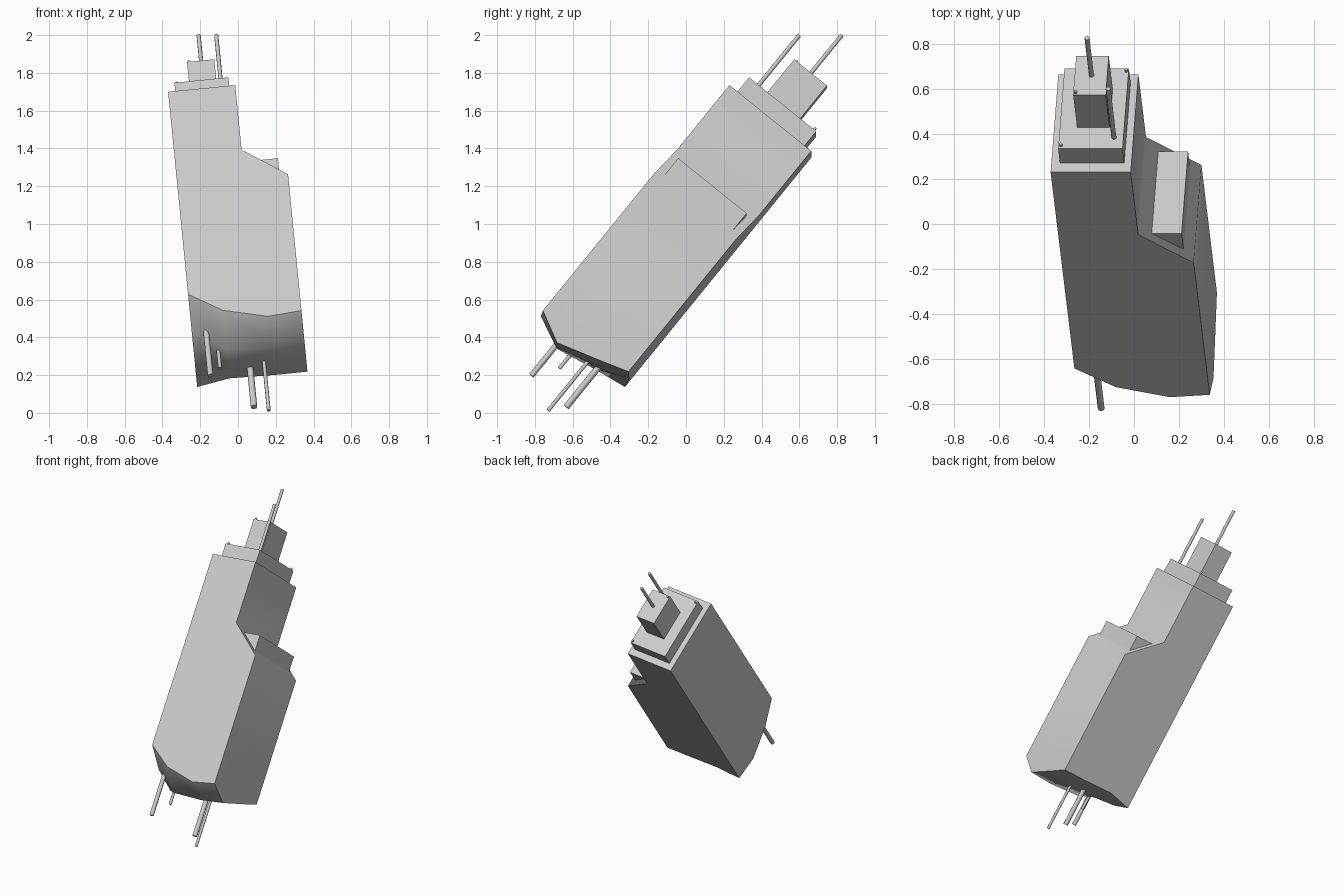
import bpy, bmesh, math
from mathutils import Matrix, Vector

old = bpy.data.objects.get("Cube")
if old:
    bpy.data.objects.remove(old)

grey = bpy.data.materials.new("light_grey")
grey.use_nodes = True
COLOUR = (0.6, 0.6, 0.6, 1)
grey.diffuse_color = COLOUR
grey.node_tree.nodes["Principled BSDF"].inputs["Base Color"].default_value = COLOUR

# Tilted frame: width, depth and long axis, starting at the upper front corner
width = Vector((0.995, 0, 0.098)).normalized()
depth = Vector((0.0625, 0.777, -0.625))
depth = (depth - width * depth.dot(width)).normalized()
axis = width.cross(depth)
frame = Matrix((width, depth, axis)).transposed().to_4x4()
frame.translation = (-0.37, 0.23, 1.70)


def finish(name, bm, smooth=0):
    bmesh.ops.recalc_face_normals(bm, faces=bm.faces)
    mesh = bpy.data.meshes.new(name)
    bm.to_mesh(mesh)
    bm.free()
    mesh.materials.append(grey)
    obj = bpy.data.objects.new(name, mesh)
    bpy.context.collection.objects.link(obj)
    obj.matrix_world = frame
    if smooth:
        bpy.ops.object.select_all(action='DESELECT')
        obj.select_set(True)
        bpy.context.view_layer.objects.active = obj
        bpy.ops.object.shade_smooth_by_angle(angle=math.radians(smooth))
    return obj


def box(name, low, high):
    low, high = Vector(low), Vector(high)
    bm = bmesh.new()
    place = Matrix.Translation((low + high) / 2) @ Matrix.Diagonal((*(high - low), 1))
    bmesh.ops.create_cube(bm, size=1, matrix=place)
    finish(name, bm)


def pin(name, a, b, start, end, radius):
    bm = bmesh.new()
    bmesh.ops.create_cone(bm, cap_ends=True, segments=8, radius1=radius, radius2=radius,
                          depth=abs(end - start),
                          matrix=Matrix.Translation((a, b, (start + end) / 2)))
    finish(name, bm, 50)


# Body: stepped outline with a rounded lower end
D = 0.557
columns = (0, 0.175, 0.41, 0.589)
end_rows = {
    0: (-1.385, -1.517, -1.588, -1.571),
    0.165: (-1.51, -1.65, -1.665, -1.657),
    0.38: (-1.595, -1.61, -1.61, -1.594),
    D: (-1.569, -1.532, -1.539, -1.539),
}
outline = ((0.589, -0.639), (0.357, -0.441), (0.357, 0), (0, 0))
bm = bmesh.new()
rows = [[bm.verts.new((a, b, c)) for a, c in zip(columns, cs)] for b, cs in end_rows.items()]
front, back = [[bm.verts.new((a, b, c)) for a, c in outline] for b in (0, D)]
bm.faces.new(rows[0] + front)
bm.faces.new(rows[-1] + back)
for i in range(3):
    bm.faces.new((front[i], front[i + 1], back[i + 1], back[i]))
    for j in range(3):
        bm.faces.new((rows[i][j], rows[i][j + 1], rows[i + 1][j + 1], rows[i + 1][j]))
bm.faces.new([r[0] for r in rows] + [back[-1], front[-1]])
bm.faces.new([r[-1] for r in rows] + [back[0], front[0]])
finish("body", bm, 50)

# Stacked blocks on the upper end and the block on the step
box("upper_plate", (0.038, 0.053, -0.01), (0.325, 0.51, 0.10))
box("upper_block", (0.115, 0.174, 0.09), (0.26, 0.397, 0.33))
box("step_block", (0.408, 0.045, -0.62), (0.544, 0.511, -0.487))

# Pins
pin("upper_pin_centre", 0.19, 0.285, 0.32, 0.594, 0.011)
pin("upper_pin_front", 0.283, 0.116, 0.09, 0.445, 0.011)
pin("lower_pin_front", 0.076, 0.139, -1.45, -1.84, 0.015)
pin("lower_pin_short", 0.13, 0.233, -1.5, -1.72, 0.01)
pin("lower_pin_back", 0.289, 0.40, -1.5, -1.87, 0.017)
pin("lower_pin_long", 0.365, 0.342, -1.5, -1.95, 0.01)

# Small nubs on the block corners
for i, (a, b, c) in enumerate(((0.05, 0.07, 0.1), (0.315, 0.495, 0.1), (0.125, 0.185, 0.33))):
    pin(f"nub_{i + 1}", a, b, c - 0.01, c + 0.014, 0.007)
